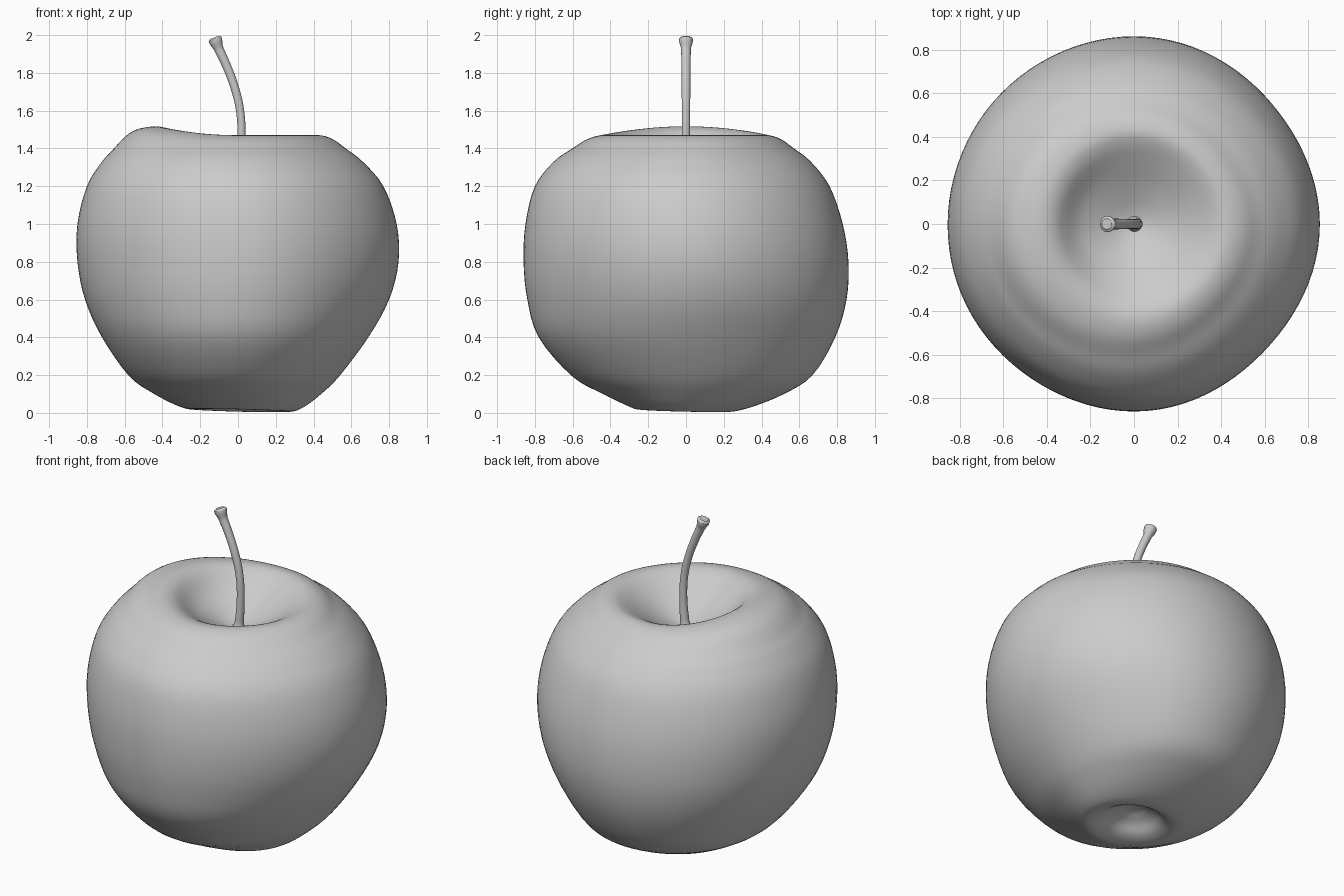
import bpy, bmesh
from math import sin, cos, pi

if "Cube" in bpy.data.objects:
    bpy.data.objects.remove(bpy.data.objects["Cube"])

# Apple cross-sections from pit to stem cavity: height, then radius towards +x, +y, -x, -y
ROWS = [
    (0.11, .05, .05, .05, .05), (0.075, .13, .12, .12, .12), (0.025, .21, .17, .18, .18),
    (0.004, .28, .23, .25, .25), (0.03, .35, .35, .33, .32), (0.10, .44, .52, .45, .45),
    (0.20, .54, .67, .58, .61), (0.40, .69, .79, .72, .78), (0.60, .80, .85, .81, .84),
    (0.80, .85, .86, .85, .86), (1.00, .84, .83, .85, .85), (1.20, .77, .76, .80, .80),
    (1.33, .66, .66, .72, .70), (1.40, .57, .57, .65, .60), (1.45, .50, .50, .55, .52),
    (1.47, .43, .43, .44, .44), (1.455, .37, .37, .37, .37), (1.41, .29, .29, .29, .29),
    (1.35, .19, .19, .19, .19), (1.30, .09, .09, .09, .09), (1.28, .03, .03, .03, .03),
]
SEG, STEPS = 96, 4


def spline(a, b, c, d, t):
    return 0.5 * (2*b + (c - a)*t + (2*a - 5*b + 4*c - d)*t*t + (3*b - a - 3*c + d)*t**3)


def fine_rows():
    n = len(ROWS)
    for i in range(n - 1):
        four = [ROWS[min(max(i + k, 0), n - 1)] for k in (-1, 0, 1, 2)]
        for s in range(STEPS):
            yield [spline(*v, s / STEPS) for v in zip(*four)]
    yield ROWS[-1]


def surface_point(row, a):
    z, e, n, w, s = row
    r = (e+n+w+s)/4 + (e-w)/2*cos(a) + (n-s)/2*sin(a) + (e+w-n-s)/4*cos(2*a)
    # flattened flanks between the lobes
    r *= 1 - 0.01*(1 - cos(4*a))*(0.6 + 0.6*cos(a) - 0.3*sin(a))
    # raised left shoulder and slightly tilted foot
    if z > 1.25:
        up = min(1, max(0, (z - 1.38) / 0.08))
        z += 0.047 * max(0, -cos(a))**2 * up * up * (3 - 2*up)
    z += 0.009 * (1 - cos(a - pi/4)) * max(0, 1 - z/0.15)
    return r*cos(a), r*sin(a), z


# Apple body
bm = bmesh.new()
rings = [[bm.verts.new(surface_point(row, 2*pi*i/SEG)) for i in range(SEG)] for row in fine_rows()]
for lo, hi in zip(rings, rings[1:]):
    for i in range(SEG):
        j = (i + 1) % SEG
        bm.faces.new((lo[i], lo[j], hi[j], hi[i]))
for ring, z in ((rings[0], 0.12), (rings[-1], 1.275)):
    tip = bm.verts.new((0, 0, z))
    for i in range(SEG):
        bm.faces.new((ring[i], ring[(i + 1) % SEG], tip))
bmesh.ops.recalc_face_normals(bm, faces=bm.faces)
for f in bm.faces:
    f.smooth = True
mesh = bpy.data.meshes.new("apple_body")
bm.to_mesh(mesh)
bm.free()
bpy.context.collection.objects.link(bpy.data.objects.new("apple_body", mesh))

# Stem: bent tube with a flared tip (x, z, radius)
PATH = [(0, 1.25, .045), (.008, 1.31, .026), (.018, 1.45, .022), (.011, 1.6, .022),
        (-.02, 1.73, .023), (-.068, 1.855, .024), (-.103, 1.93, .026),
        (-.117, 1.965, .036), (-.122, 1.98, .037), (-.125, 1.988, .025)]
curve = bpy.data.curves.new("stem", 'CURVE')
curve.dimensions = '3D'
curve.bevel_depth = 1.0
curve.bevel_resolution = 5
curve.use_fill_caps = True
sp = curve.splines.new('BEZIER')
sp.resolution_u = 6
sp.bezier_points.add(len(PATH) - 1)
for p, (x, z, r) in zip(sp.bezier_points, PATH):
    p.co = (x, 0, z)
    p.radius = r
    p.handle_left_type = p.handle_right_type = 'AUTO'
bpy.context.collection.objects.link(bpy.data.objects.new("stem", curve))
